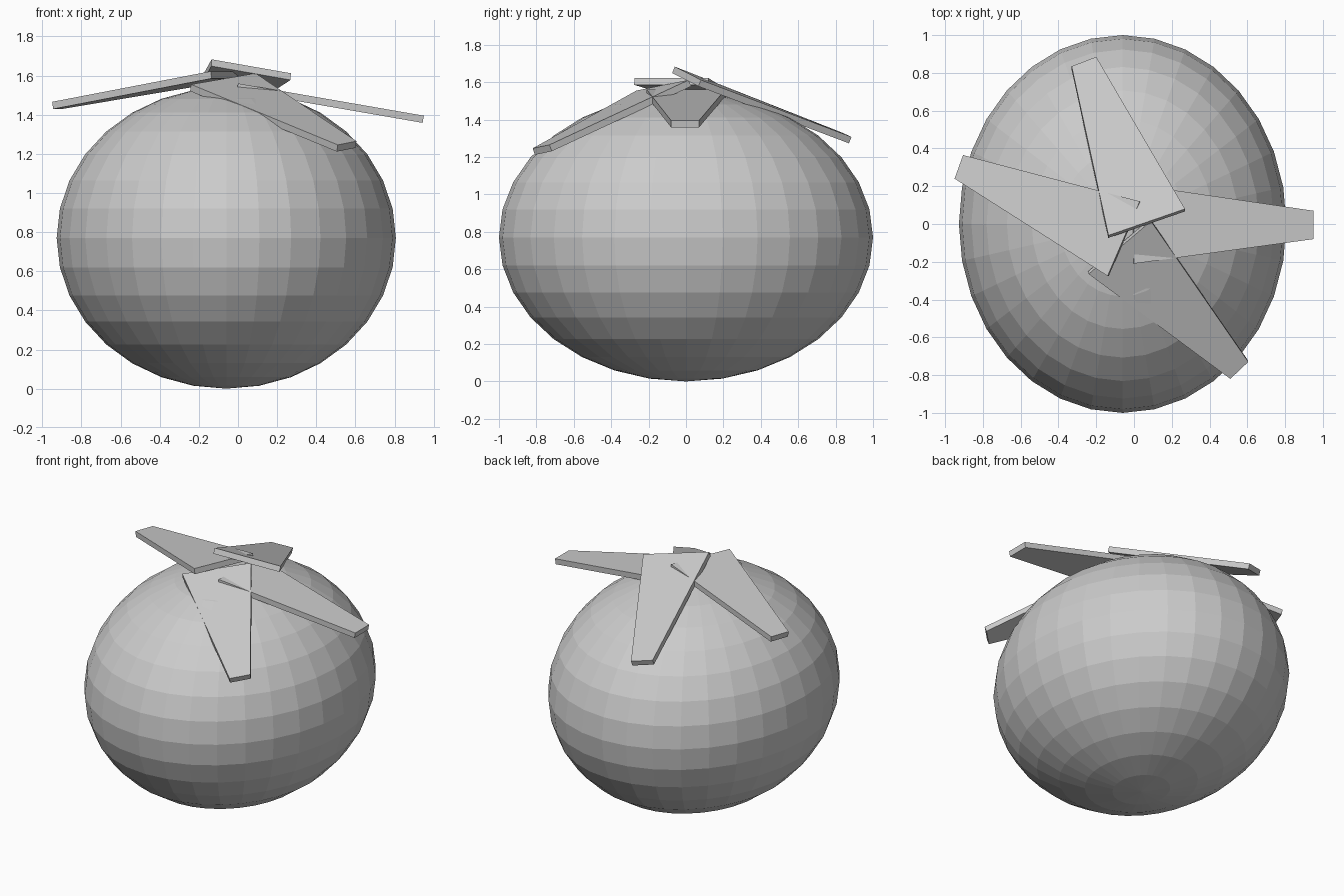
import bpy, bmesh
from mathutils import Vector

if "Cube" in bpy.data.objects:
    bpy.data.objects.remove(bpy.data.objects["Cube"])

THICK = 0.037

# Fruit body: faceted, squashed sphere resting on the ground
bpy.ops.mesh.primitive_uv_sphere_add(segments=32, ring_count=16, radius=1, location=(-0.06, 0, 0.77))
fruit = bpy.context.object
fruit.name = "fruit_body"
fruit.scale = (0.867, 1.0, 0.77)


def leaf(name, base_a, base_b, tip_b, tip_a):
    """Tapered plank: four upper corners, thickened downwards."""
    top = [Vector(p) for p in (base_a, base_b, tip_b, tip_a)]
    n = (top[2] - top[0]).cross(top[3] - top[1]).normalized()
    if n.z < 0:
        n = -n
        top.reverse()
    bm = bmesh.new()
    t = [bm.verts.new(p) for p in top]
    b = [bm.verts.new(p - n * THICK) for p in top]
    bm.faces.new(t)
    bm.faces.new(b[::-1])
    for i in range(4):
        j = (i + 1) % 4
        bm.faces.new((t[i], b[i], b[j], t[j]))
    bmesh.ops.recalc_face_normals(bm, faces=bm.faces)
    mesh = bpy.data.meshes.new(name)
    bm.to_mesh(mesh)
    bm.free()
    bpy.context.collection.objects.link(bpy.data.objects.new(name, mesh))


# Leaves fanned around the top, wide end at the centre
leaf("right_leaf", (0, -0.21, 1.56), (0, 0.21, 1.56), (0.95, 0.07, 1.395), (0.95, -0.08, 1.395))
leaf("left_leaf", (-0.14, -0.275, 1.622), (0.03, 0.12, 1.622), (-0.905, 0.365, 1.466), (-0.95, 0.24, 1.466))
leaf("back_leaf", (-0.135, -0.06, 1.683), (0.27, 0.08, 1.612), (-0.2, 0.885, 1.307), (-0.33, 0.835, 1.33))
leaf("front_leaf", (-0.24, -0.265, 1.555), (0.09, 0.015, 1.612), (0.605, -0.73, 1.265), (0.51, -0.82, 1.246))
